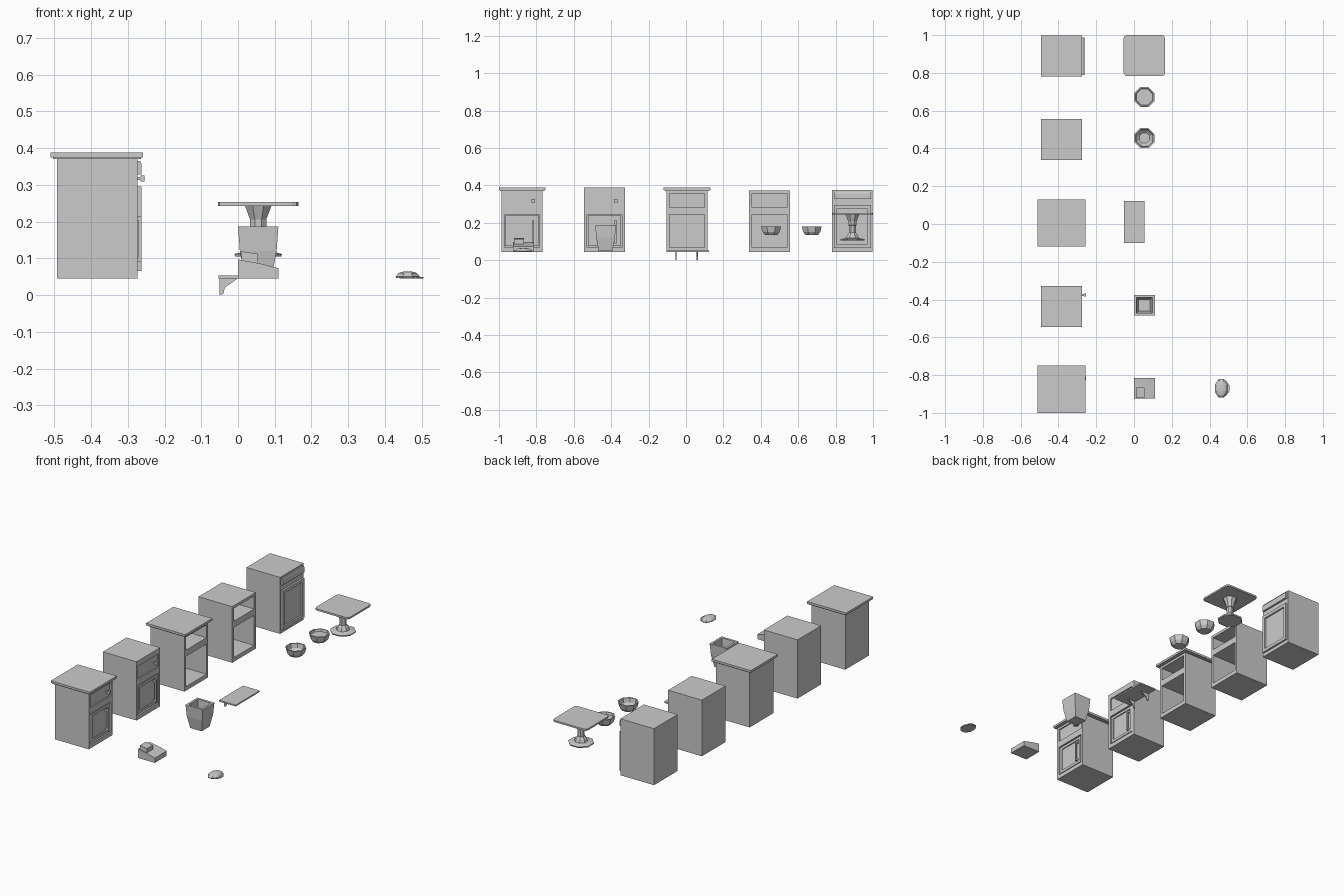
import bpy, bmesh, math

if "Cube" in bpy.data.objects:
    bpy.data.objects.remove(bpy.data.objects["Cube"])

def finish(bm, name):
    bmesh.ops.recalc_face_normals(bm, faces=bm.faces)
    me = bpy.data.meshes.new(name)
    bm.to_mesh(me)
    bm.free()
    ob = bpy.data.objects.new(name, me)
    bpy.context.collection.objects.link(ob)
    return ob

def add_box(bm, x, y, z):
    vs = bmesh.ops.create_cube(bm, size=1)["verts"]
    for v in vs:
        for i, (a, b) in enumerate((x, y, z)):
            v.co[i] = (a + b) / 2 + v.co[i] * (b - a)
    return vs

def boxes(name, *specs):
    bm = bmesh.new()
    for s in specs:
        add_box(bm, *s)
    return finish(bm, name)

def panel(name, x, y, z, frame, depth):
    # slab whose +x face carries a sunken centre field
    bm = bmesh.new()
    add_box(bm, x, y, z)
    bm.normal_update()
    face = [f for f in bm.faces if f.normal.x > 0.9]
    bmesh.ops.inset_region(bm, faces=face, thickness=frame)
    face[0].normal_update()
    ret = bmesh.ops.extrude_discrete_faces(bm, faces=face)["faces"]
    for v in ret[0].verts:
        v.co.x -= depth
    return finish(bm, name)

def rings(name, loc, profile, n, sx=1, sy=1):
    # stacked n-sided rings (circumscribed radius, z), closed with end caps
    bm = bmesh.new()
    prev = None
    k = 1 / math.cos(math.pi / n)
    for i, (r, z) in enumerate(profile):
        loop = [bm.verts.new((loc[0] + sx * r * k * math.cos((j + .5) * math.tau / n),
                              loc[1] + sy * r * k * math.sin((j + .5) * math.tau / n), z))
                for j in range(n)]
        if prev:
            for j in range(n):
                bm.faces.new((prev[j], prev[(j + 1) % n], loop[(j + 1) % n], loop[j]))
        if i in (0, len(profile) - 1):
            bm.faces.new(loop)
        prev = loop
    return finish(bm, name)

def prism(name, pts, y0, y1):
    # xz outline extruded along y
    bm = bmesh.new()
    a = [bm.verts.new((x, y0, z)) for x, z in pts]
    f = bm.faces.new(a)
    ext = bmesh.ops.extrude_face_region(bm, geom=[f])["geom"]
    for v in ext:
        if isinstance(v, bmesh.types.BMVert):
            v.co.y = y1
    return finish(bm, name)

# Cabinets
XB, XF, Z0 = -0.492, -0.274, 0.045
HW, OW = 0.109, 0.094

def carcass(name, cy, top):
    boxes(name,
          ((XB, XB + .015), (cy - HW, cy + HW), (Z0, top)),
          ((XB + .015, XF), (cy - HW, cy - OW), (Z0, top)),
          ((XB + .015, XF), (cy + OW, cy + HW), (Z0, top)),
          ((XB + .015, XF), (cy - OW, cy + OW), (Z0, .069)),
          ((XB + .015, XF), (cy - OW, cy + OW), (.245, .282)),
          ((XB + .015, XF), (cy - OW, cy + OW), (.357, top)))

def counter(name, cy):
    boxes(name, ((-.504, -.264), (cy - .119, cy + .119), (.370, .375)),
          ((-.51, -.258), (cy - .125, cy + .125), (.375, .388)))

def fronts(tag, cy):
    y = (cy - OW, cy + OW)
    boxes(tag + "_drawer_front", ((XF - .025, XF - .007), y, (.282, .357)))
    panel(tag + "_door", (XF - .025, XF - .003), (y[0] + .006, y[1] - .006), (.075, .239), .022, .006)
    hy = cy + .06
    boxes(tag + "_drawer_knob", ((XF - .01, XF + .008), (hy - .005, hy + .005), (.313, .322)),
          ((XF + .008, XF + .02), (hy - .009, hy + .009), (.309, .326)))
    boxes(tag + "_door_handle", ((XF + .002, XF + .011), (hy - .005, hy + .005), (.09, .215)),
          *[((XF - .01, XF + .002), (hy - .005, hy + .005), (z, z + .012)) for z in (.09, .203)])

carcass("counter_cabinet", -.877, .372)
counter("counter_cabinet_top", -.875)
fronts("counter_cabinet", -.877)
carcass("tall_cabinet", -.436, .388)
fronts("tall_cabinet", -.436)
carcass("open_counter_cabinet", .006, .372)
counter("open_counter_cabinet_top", .006)
carcass("open_cabinet", .447, .373)

# Closed cabinet with raised fronts
boxes("closed_cabinet", ((XB, XF), (.78, .998), (Z0, .375)))
panel("closed_cabinet_door", (XF, -.263), (.79, .988), (.065, .295), .026, .009)
prism("closed_cabinet_drawer", [(XF, .328), (-.263, .328), (-.263, .357), (-.266, .365), (XF, .365)], .79, .988)

# Pedestal table
c = .015
bm = bmesh.new()
add_box(bm, (-.055, .165), (.783, 1.0), (.243, .253))
up = [e for e in bm.edges if abs(e.verts[0].co.z - e.verts[1].co.z) > .005]
bmesh.ops.bevel(bm, geom=up, offset=c * 1.2, segments=2, profile=.5, affect='EDGES')
finish(bm, "table_top")
rings("table_pedestal", (.055, .89),
      [(.063, .105), (.065, .112), (.034, .119), (.028, .135), (.018, .148), (.018, .186),
       (.022, .187), (.022, .206), (.036, .243)], 8)

# Bowls
outer = [(.033, .135), (.046, .152), (.053, .18), (.046, .18)]
rings("empty_bowl", (.055, .455), outer + [(.04, .155), (.027, .143)], 8)
rings("filled_bowl", (.055, .672), outer + [(.042, .168)], 8)

# Wall shelf with two brackets
boxes("shelf_board", ((-.053, .055), (-.1, .122), (.045, .053)))
for i, y in enumerate((-.053, .06)):
    prism(f"shelf_bracket_{i}", [(-.05, .046), (-.05, .0), (-.04, .004), (-.036, .02), (0, .046)],
          y - .003, y + .003)

# Square waste bin
rings("waste_bin", (.055, -.43),
      [(.037, .05), (.05, .12), (.055, .187), (.042, .187), (.038, .12), (.03, .06)], 4)

# Wedge-shaped desk device with raised block
prism("device_base", [(0, .045), (.11, .045), (.11, .073), (.06, .086), (.0, .097)], -.925, -.815)
prism("device_block", [(.01, .085), (.055, .085), (.055, .112), (.01, .119)], -.92, -.865)

# Cap with brim
rings("cap_dome", (.462, -.87), [(.032, .046), (.033, .05), (.025, .06), (.012, .064)], 8, 1, 1.5)
rings("cap_brim", (.472, -.87), [(.033, .045), (.033, .049)], 8, 1, 1.25)
